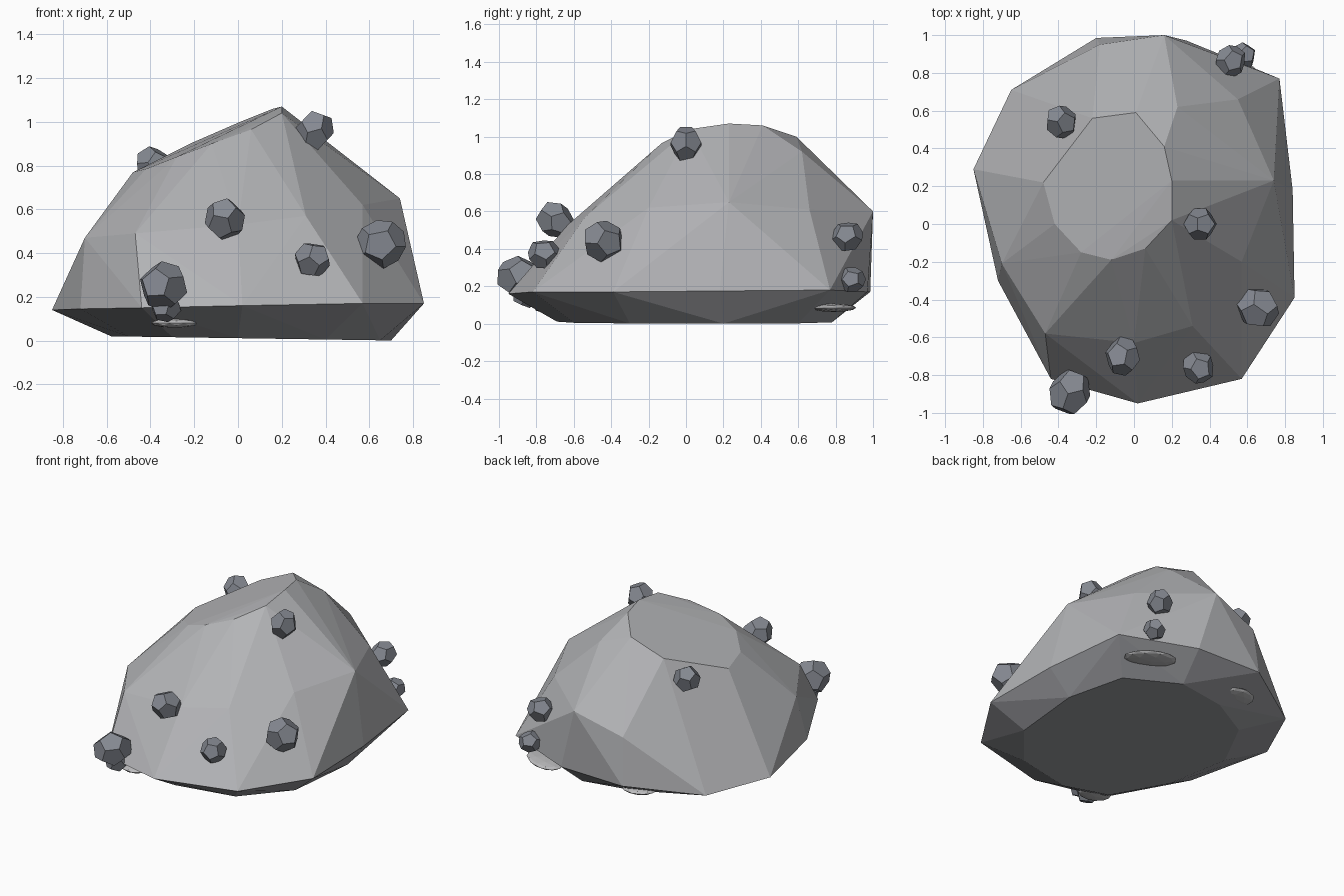
import bpy, bmesh
from mathutils import Vector

if "Cube" in bpy.data.objects:
    bpy.data.objects.remove(bpy.data.objects["Cube"])


def material(name, colour):
    m = bpy.data.materials.new(name)
    m.diffuse_color = (*colour, 1)
    m.use_nodes = True
    m.node_tree.nodes["Principled BSDF"].inputs["Base Color"].default_value = m.diffuse_color
    return m


STONE = material("light stone", (0.45, 0.455, 0.47))
UNDER = material("stone underside", (0.33, 0.335, 0.355))
PEBBLE = material("blue grey pebble", (0.235, 0.25, 0.285))
CHIP = material("pale chip", (0.50, 0.50, 0.51))


def hull(name, points, *mats):
    """Flat-faced solid around a cloud of points; a second material goes on faces looking down."""
    bm = bmesh.new()
    for p in points:
        bm.verts.new(p)
    bmesh.ops.convex_hull(bm, input=bm.verts[:])
    loose = [v for v in bm.verts if not v.link_faces]
    bmesh.ops.delete(bm, geom=loose, context='VERTS')
    bmesh.ops.dissolve_limit(bm, angle_limit=0.03, verts=bm.verts[:], edges=bm.edges[:])
    bmesh.ops.recalc_face_normals(bm, faces=bm.faces[:])
    if len(mats) > 1:
        for f in bm.faces:
            f.material_index = int(f.normal.z < -0.1)
    me = bpy.data.meshes.new(name)
    bm.to_mesh(me)
    bm.free()
    for m in mats:
        me.materials.append(m)
    ob = bpy.data.objects.new(name, me)
    bpy.context.collection.objects.link(ob)
    return ob


# Boulder: tilted cap, shoulder ring, widest ring and flat foot
cap = [(-.22, .56, .90), (.01, .59, 1.0), (.16, .41, 1.06), (.20, .23, 1.07), (.20, .02, 1.04),
       (.06, -.13, .965), (-.12, -.19, .90), (-.28, -.15, .84), (-.42, 0, .785), (-.48, .22, .77)]
shoulder = [(-.70, -.21, .47), (-.47, -.58, .49), (0, -.63, .53), (.31, -.54, .57),
            (.57, -.20, .62), (.74, .23, .65), (.55, .66, .61), (.23, .62, .92),
            (.16, 1.0, .60), (-.18, .95, .49)]
rim = [(-.85, .29, .14), (-.72, -.30, .145), (-.44, -.82, .15), (.02, -.95, .16), (.57, -.82, .17),
       (.85, -.39, .17), (.84, .18, .175), (.77, .77, .18), (.28, .97, .17), (-.20, .985, .17),
       (-.65, .71, .12)]
foot = [(-.58, .20), (-.50, -.25), (-.30, -.60), (0, -.69), (.40, -.60), (.65, -.30),
        (.70, .20), (.60, .60), (.25, .78), (-.10, .72), (-.40, .55)]
foot = [(x, y, .011 - .015 * x) for x, y in foot]
hull("boulder", cap + shoulder + rim + foot, STONE, UNDER)

# Twelve-sided pebbles stuck to the boulder, one face pointing outwards
PHI = (1 + 5 ** 0.5) / 2
S = (-1, 1)
DODECA = [Vector((a, b, c)) for a in S for b in S for c in S]
for a in S:
    for b in S:
        p = (0, a / PHI, b * PHI)
        DODECA += [Vector((p[i], p[(i + 1) % 3], p[(i + 2) % 3])) for i in range(3)]
turn = Vector((1, 0, PHI)).rotation_difference(Vector((0, 0, 1)))
DODECA = [(turn @ v).normalized() for v in DODECA]

pebbles = [(-.34, -.89, .25, .113), (-.06, -.70, .555, .095), (.34, -.755, .37, .084),
           (.65, -.44, .44, .112), (.35, 0, .96, .088), (-.385, .54, .795, .087),
           (.51, .86, .465, .082), (.575, .885, .235, .07), (-.33, -.85, .155, .072)]
for i, (x, y, z, r) in enumerate(pebbles):
    out = Vector((x, y, 1.2 * (z - .2) + .05)).normalized()
    q = Vector((0, 0, 1)).rotation_difference(out)
    hull(f"pebble_{i + 1}",
         [Vector((x, y, z)) + q @ Vector((v.x * r, v.y * r, v.z * r * 1.15)) for v in DODECA],
         PEBBLE)

# Thin pale chips tucked under the rim: centre, half length, half depth, turn
for i, (x, y, z, a, b, spin) in enumerate([(.53, .79, .085, .17, .10, -.52),
                                           (-.19, .78, .08, .12, .10, .1),
                                           (-.29, -.73, .08, .11, .08, -.3)]):
    bpy.ops.mesh.primitive_ico_sphere_add(subdivisions=2, radius=1, location=(x, y, z),
                                          rotation=(0, 0, spin))
    ob = bpy.context.object
    ob.name = f"chip_{i + 1}"
    ob.scale = (a, b, .022)
    ob.data.materials.append(CHIP)
